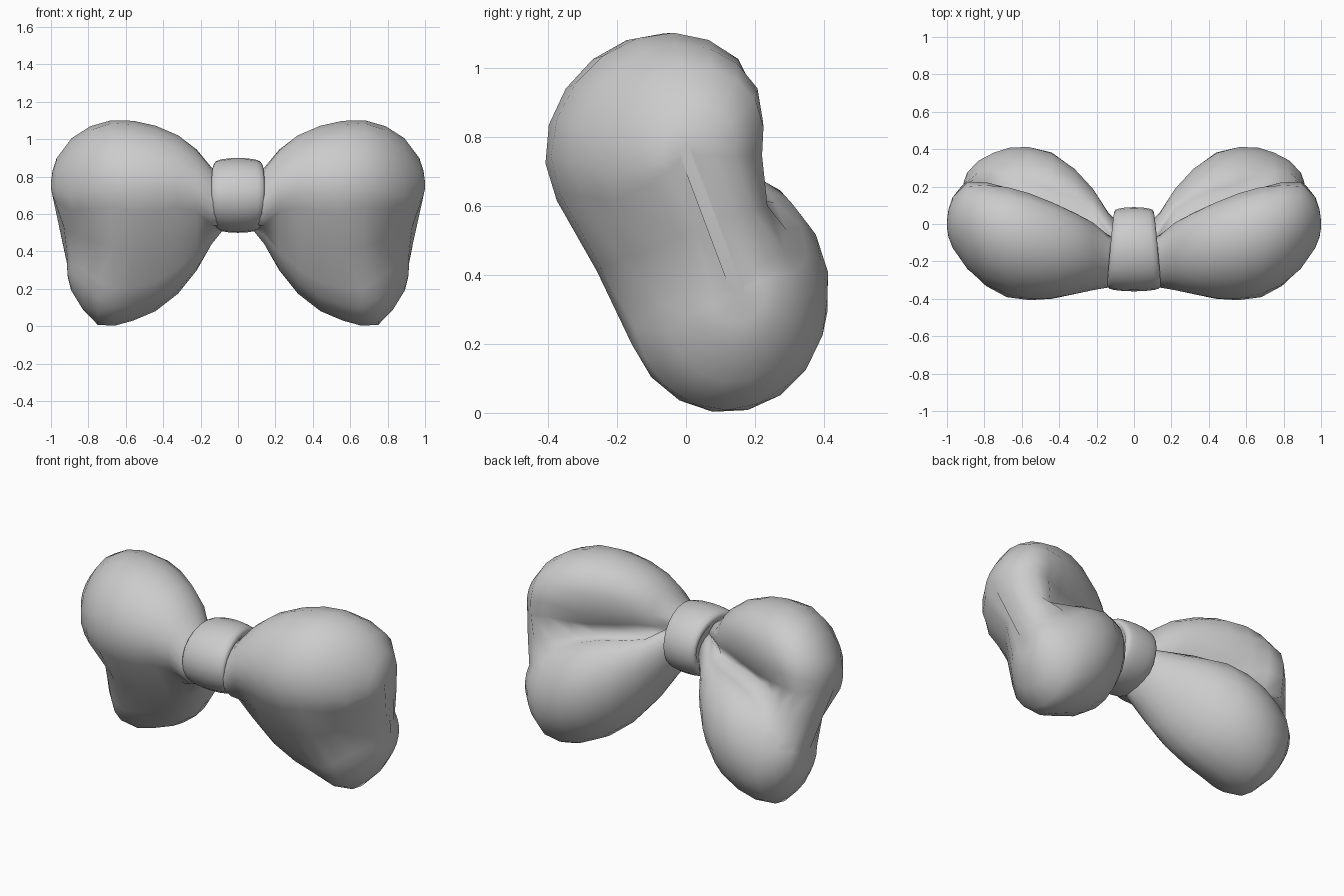
import bpy, bmesh, math
from mathutils import Vector

if "Cube" in bpy.data.objects:
    bpy.data.objects.remove(bpy.data.objects["Cube"], do_unlink=True)

grey = bpy.data.materials.new("soft grey")
grey.use_nodes = True
GREY = (0.6, 0.6, 0.6, 1)
grey.diffuse_color = GREY
grey.node_tree.nodes["Principled BSDF"].inputs["Base Color"].default_value = GREY


def loft(name, rings):
    """Skin a list of equal closed rings, cap both ends and shade smooth."""
    bm = bmesh.new()
    loops = [[bm.verts.new(p) for p in ring] for ring in rings]
    n = len(loops[0])
    for a, b in zip(loops, loops[1:]):
        for i in range(n):
            j = (i + 1) % n
            bm.faces.new((a[i], a[j], b[j], b[i]))
    bm.faces.new(loops[0])
    bm.faces.new(loops[-1])
    bmesh.ops.recalc_face_normals(bm, faces=bm.faces)
    for f in bm.faces:
        f.smooth = True
    mesh = bpy.data.meshes.new(name)
    bm.to_mesh(mesh)
    bm.free()
    mesh.materials.append(grey)
    ob = bpy.data.objects.new(name, mesh)
    bpy.context.collection.objects.link(ob)
    return ob


# Puffed loop stations: upper roll (x, y, z, radius), lower roll (x, y, z, radius),
# arc limit in degrees, crease offset as a share of the radius
STATIONS = [
    (.06, -.17, .67, .13, .06, -.13, .66, .11, 105, .70),
    (.14, -.18, .68, .16, .14, -.085, .605, .15, 105, .60),
    (.22, -.155, .735, .20, .22, -.01, .52, .20, 112, .45),
    (.32, -.135, .765, .245, .32, .05, .45, .25, 120, .30),
    (.44, -.115, .768, .29, .44, .10, .395, .285, 125, .22),
    (.56, -.095, .768, .315, .56, .12, .355, .295, 125, .28),
    (.68, -.075, .768, .317, .66, .115, .325, .295, 120, .42),
    (.79, -.045, .765, .29, .75, .115, .305, .27, 112, .65),
    (.89, -.005, .755, .24, .83, .135, .315, .205, 110, .82),
    (.97, .01, .755, .138, .893, .145, .335, .13, 112, .90),
    (.992, .005, .752, .075, .91, .15, .345, .075, 112, .90),
    (1.0, .0, .75, .02, .915, .15, .35, .02, 112, .90),
]
ARC = 12


def lobe_ring(row, side):
    """Two rolls wrapped tightly in front and creased between at the back."""
    up, r_up = Vector(row[0:3]), row[3]
    low, r_low = Vector(row[4:7]), row[7]
    limit, crease = row[8:]
    axis = Vector((0, low.y - up.y, low.z - up.z)).normalized()
    front = Vector((0, axis.z, -axis.y))
    r_mid = (r_up + r_low) / 2
    wrap = 90 + 50 * max(0, crease - .5)       # how far each roll curls in at the front
    pts = []
    for i in range(ARC):                       # upper roll, back to front
        deg = -limit + (wrap + limit) * i / (ARC - 1)
        t = math.radians(deg)
        under = min(1, max(0, (-deg - 72) / 45))
        r = r_up * (1 - .4 * (1 - crease) * under)   # scooped underside at the back
        off = (front * math.sin(t) - axis * math.cos(t)) * r
        pts.append(up + Vector((0, off.y + .1 * max(0, off.z), off.z * 1.05)))
    for i in range(ARC):                       # lower roll, front to back
        t = math.radians(wrap - (wrap + limit + 8) * i / (ARC - 1))
        off = (front * math.sin(t) + axis * math.cos(t)) * r_low
        pts.append(low + Vector((0, off.y, off.z * 1.1)))
    # slight waist in front, growing towards the outer end
    pinch = Vector((-.025 * crease ** 2, 0, 0)) - front * r_mid * .4 * max(0, crease - .3)
    pts.insert(ARC, (pts[ARC - 1] + pts[ARC]) / 2 + pinch)
    # crease at the back
    pts.append((up + low) / 2 - front * crease * r_mid - axis * .25 * (1 - crease) * r_mid)
    return [(p.x * side, p.y, p.z) for p in pts]


for name, side in (("left_loop", 1), ("right_loop", -1)):
    loft(name, [lobe_ring(row, side) for row in STATIONS])

# Centre knot: a rounded barrel across x, wider at the front than the back
HALF = [(.80, .60), (.97, .74), (1.0, .83), (.93, .91), (.75, .955), (.40, .99)]
PROFILE = [(-w, s) for w, s in HALF] + [(0, 1)] + [(w, s) for w, s in reversed(HALF)]
knot_rings = []
for w, s in PROFILE:
    ring = []
    for i in range(24):
        t = 2 * math.pi * i / 24
        y, z = math.cos(t), math.sin(t)
        width = .124 - .018 * y + .004 * z
        ring.append((w * width, -.135 + .225 * y * (.3 + .7 * s), .70 + .20 * z * s))
    knot_rings.append(ring)
loft("centre_knot", knot_rings)
